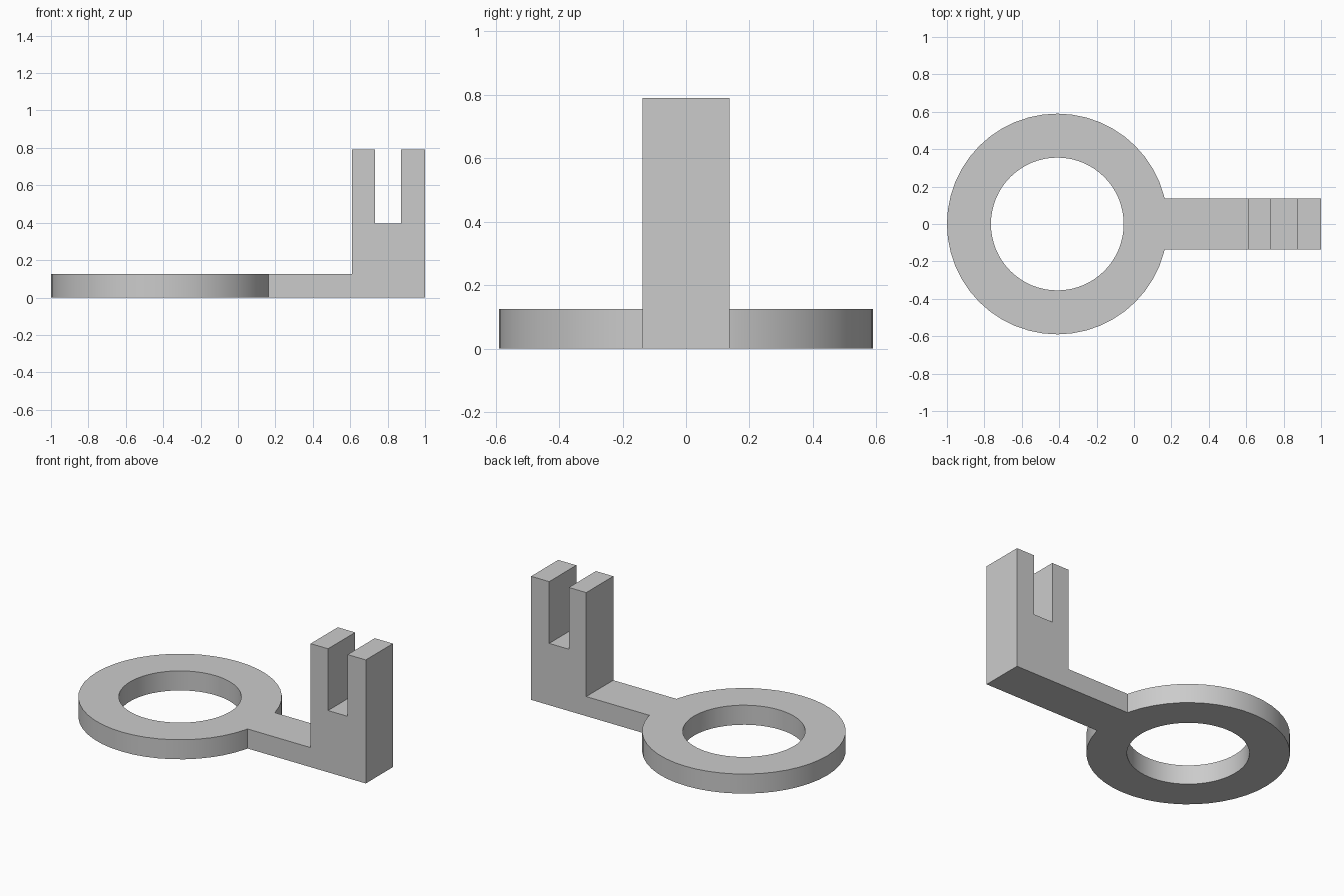
import bpy, bmesh
from math import radians

cube = bpy.data.objects.get("Cube")
if cube:
    bpy.data.objects.remove(cube, do_unlink=True)

RING_X, OUTER, INNER = -0.41, 0.59, 0.355
THICK, HALF_WIDTH = 0.125, 0.137

grey = bpy.data.materials.new("plain_grey")
grey.use_nodes = True
grey.diffuse_color = (0.6, 0.6, 0.6, 1)
grey.node_tree.nodes["Principled BSDF"].inputs["Base Color"].default_value = (0.6, 0.6, 0.6, 1)


def make_object(name, bm):
    bmesh.ops.recalc_face_normals(bm, faces=bm.faces)
    mesh = bpy.data.meshes.new(name)
    bm.to_mesh(mesh)
    bm.free()
    mesh.materials.append(grey)
    obj = bpy.data.objects.new(name, mesh)
    bpy.context.collection.objects.link(obj)
    return obj


def disc(name, radius, bottom, top, sides):
    bm = bmesh.new()
    bmesh.ops.create_cone(bm, cap_ends=True, segments=sides,
                          radius1=radius, radius2=radius, depth=top - bottom)
    bmesh.ops.translate(bm, verts=bm.verts, vec=(RING_X, 0, (top + bottom) / 2))
    return make_object(name, bm)


def boolean(obj, other, operation):
    mod = obj.modifiers.new(operation.lower(), "BOOLEAN")
    mod.object, mod.operation, mod.solver = other, operation, "EXACT"
    bpy.ops.object.select_all(action="DESELECT")
    obj.select_set(True)
    bpy.context.view_layer.objects.active = obj
    bpy.ops.object.modifier_apply(modifier=mod.name)
    bpy.data.objects.remove(other, do_unlink=True)


# Arm and slotted post: one side profile extruded across the width
profile = [(0, 0), (1, 0), (1, 0.79), (0.872, 0.79), (0.872, 0.395),
           (0.733, 0.395), (0.733, 0.79), (0.61, 0.79), (0.61, THICK), (0, THICK)]
bm = bmesh.new()
side = bm.faces.new([bm.verts.new((x, -HALF_WIDTH, z)) for x, z in profile])
swept = bmesh.ops.extrude_face_region(bm, geom=[side])["geom"]
bmesh.ops.translate(bm, verts=[v for v in swept if isinstance(v, bmesh.types.BMVert)],
                    vec=(0, 2 * HALF_WIDTH, 0))
arm = make_object("arm_and_slotted_post", bm)

# Flat ring joined to the arm, with a round hole
bracket = disc("ring_bracket", OUTER, 0, THICK, 48)
boolean(bracket, arm, "UNION")
boolean(bracket, disc("hole_cutter", INNER, -0.1, THICK + 0.1, 64), "DIFFERENCE")

# Smooth round walls, sharp edges elsewhere
bpy.ops.object.shade_smooth_by_angle(angle=radians(30))
